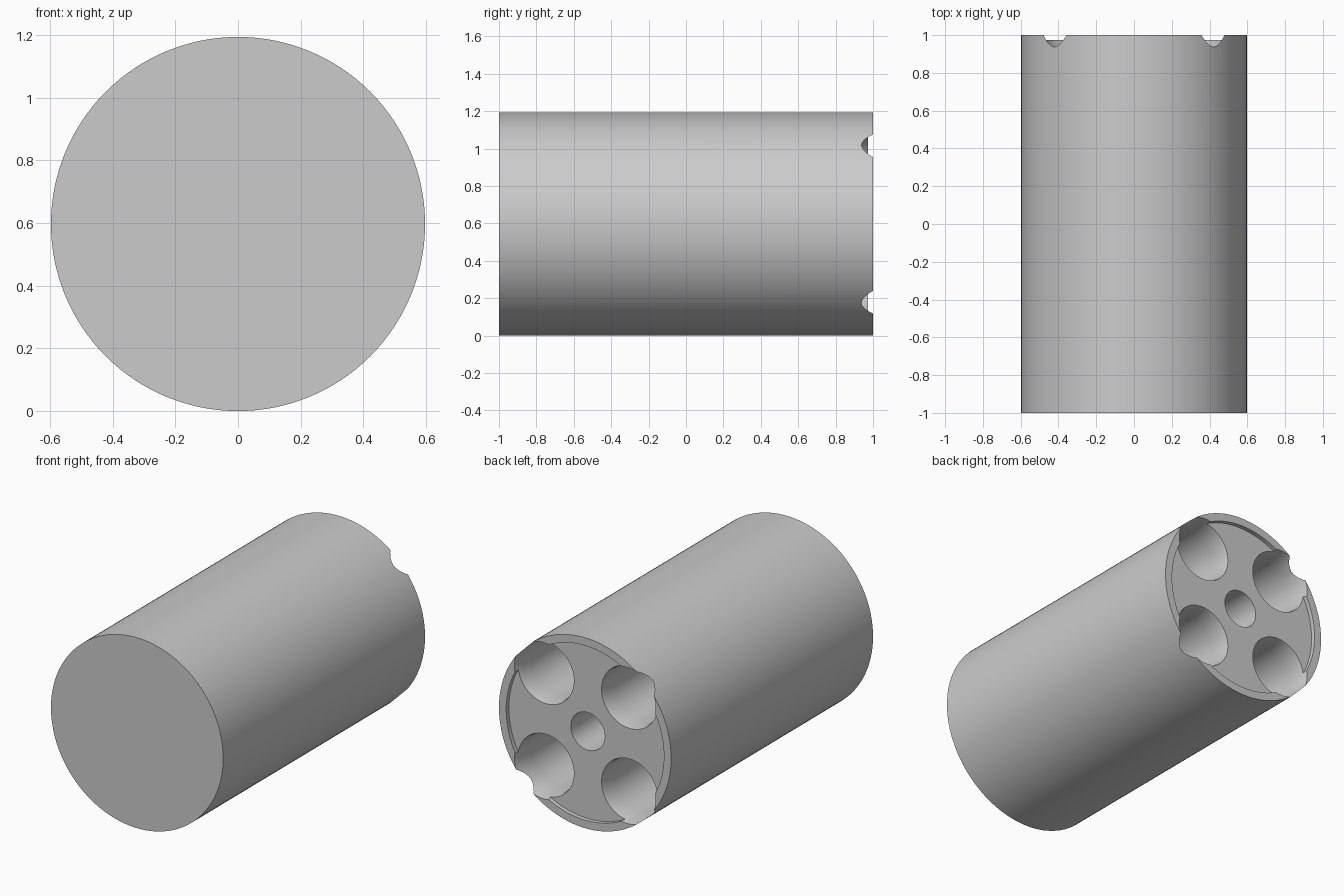
import bpy
import bmesh
import math
from mathutils import Matrix, Vector

old = bpy.data.objects.get("Cube")
if old:
    bpy.data.objects.remove(old, do_unlink=True)

R = 0.597          # body radius, also the height of its axis
BORE = 0.29        # sideways and vertical offset of the large bores

grey = bpy.data.materials.new("plain grey")
grey.use_nodes = True
colour = (0.6, 0.6, 0.6, 1)
grey.diffuse_color = colour
grey.node_tree.nodes["Principled BSDF"].inputs["Base Color"].default_value = colour


def lathe(name, profile, x, z, sides):
    """Turn a (radius, y) profile around an axis along y; it starts and ends on the axis."""
    bm = bmesh.new()
    verts = [bm.verts.new((r, y, 0)) for r, y in profile]
    edges = [bm.edges.new(pair) for pair in zip(verts, verts[1:])]
    bmesh.ops.spin(bm, geom=verts + edges, cent=(0, 0, 0), axis=(0, 1, 0),
                   angle=math.tau, steps=sides, use_merge=False)
    bmesh.ops.remove_doubles(bm, verts=bm.verts, dist=0.0001)
    bmesh.ops.dissolve_degenerate(bm, dist=0.0001, edges=bm.edges)
    bmesh.ops.recalc_face_normals(bm, faces=bm.faces)
    bmesh.ops.transform(bm, matrix=Matrix.Translation(Vector((x, 0, z))), verts=bm.verts)
    mesh = bpy.data.meshes.new(name)
    bm.to_mesh(mesh)
    bm.free()
    obj = bpy.data.objects.new(name, mesh)
    bpy.context.collection.objects.link(obj)
    mesh.materials.append(grey)
    return obj


# Solid drum with a raised rim, a recessed back face and a central bore
body = lathe("holder_body", [(0, -1), (R, -1), (R, 1), (0.547, 1), (0.547, 0.973),
                             (0.118, 0.973), (0.118, -0.5), (0, -0.5)], 0, R, 128)

# Four large bores, flared at the mouth so that they notch the rim
flare = [(0, -0.5), (0.183, -0.5), (0.185, 0.85), (0.187, 0.94),
         (0.2, 1), (0.206, 1.03), (0, 1.03)]
for sx in (-1, 1):
    for sz in (-1, 1):
        cutter = lathe("bore_cutter", flare, sx * BORE, R + sz * BORE, 64)
        cutter.hide_render = True
        cut = body.modifiers.new("bore", "BOOLEAN")
        cut.operation = "DIFFERENCE"
        cut.solver = "EXACT"
        cut.object = cutter
        bpy.context.view_layer.objects.active = body
        bpy.ops.object.modifier_apply(modifier=cut.name)
        bpy.data.objects.remove(cutter, do_unlink=True)

# Smooth walls with crisp rims
bpy.ops.object.select_all(action="DESELECT")
body.select_set(True)
bpy.context.view_layer.objects.active = body
bpy.ops.object.shade_smooth_by_angle(angle=math.radians(30))
